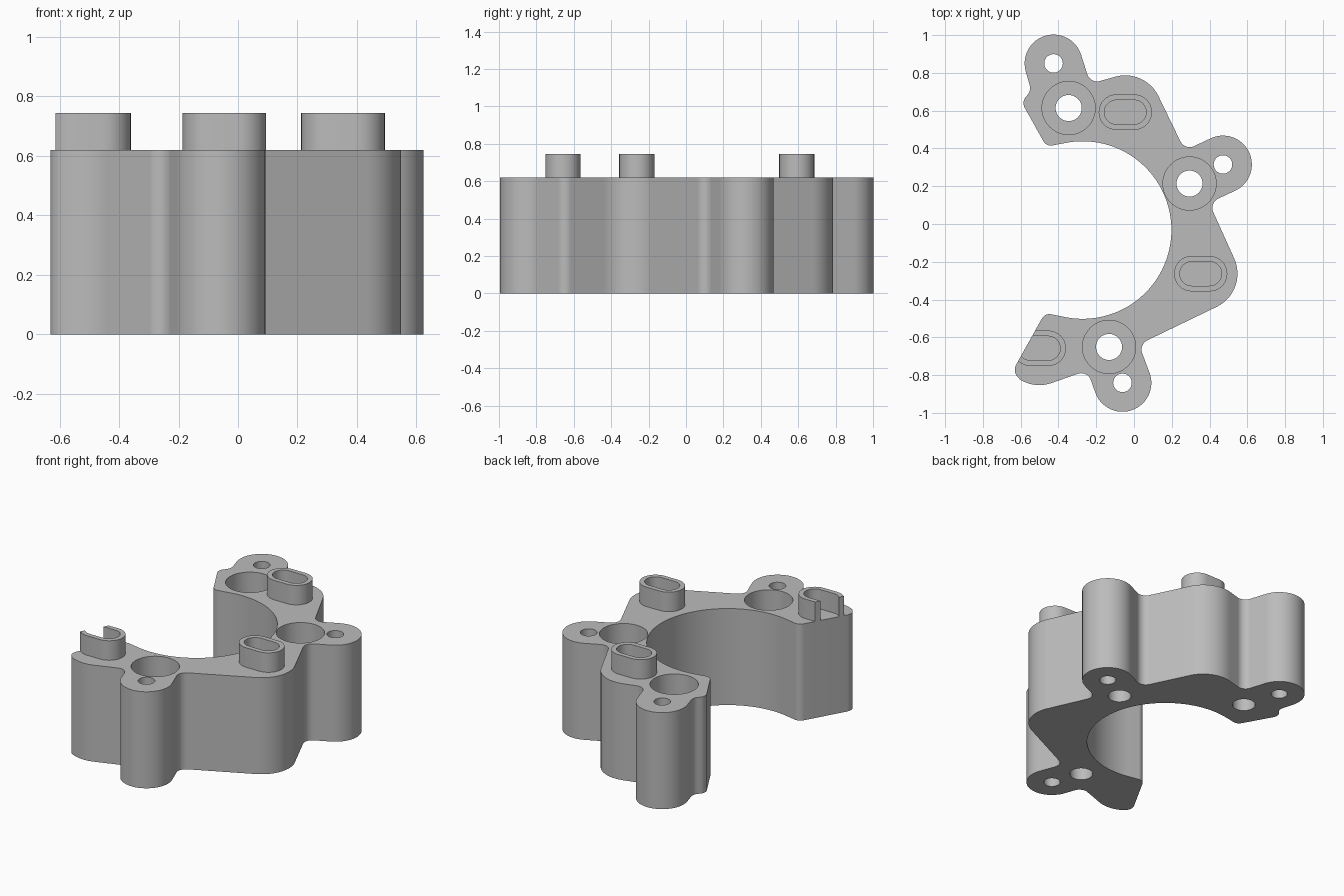
import bpy
import bmesh
from math import atan2, cos, sin, pi, sqrt, ceil
from mathutils import Vector

if "Cube" in bpy.data.objects:
    bpy.data.objects.remove(bpy.data.objects["Cube"], do_unlink=True)

HEIGHT, PEG_TOP, BORE_FLOOR = 0.62, 0.745, 0.2
LOBE, PAD, FILLET = 0.153, 0.195, -0.055

grey = bpy.data.materials.new("plain grey")
grey.use_nodes = True
grey.diffuse_color = (0.5, 0.5, 0.5, 1)
grey.node_tree.nodes["Principled BSDF"].inputs["Base Color"].default_value = (0.5, 0.5, 0.5, 1)


def tangent_normal(a, b):
    """Right-hand normal of the tangent line running from circle a to circle b."""
    d = Vector((b[0] - a[0], b[1] - a[1]))
    k = max(-1, min(1, (a[2] - b[2]) / d.length))
    d.normalize()
    return k * d + sqrt(1 - k * k) * Vector((d.y, -d.x))


def belt(circles):
    """Closed outline around circles (x, y, radius); a negative radius curves inward."""
    pts = []
    for i, c in enumerate(circles):
        n_in = tangent_normal(circles[i - 1], c)
        n_out = tangent_normal(c, circles[(i + 1) % len(circles)])
        turn = 1 if c[2] > 0 else -1
        start = atan2(n_in.y, n_in.x)
        sweep = (turn * (atan2(n_out.y, n_out.x) - start)) % (2 * pi)
        if sweep > 2 * pi - 0.3:
            sweep = 0
        steps = max(1, ceil(sweep / (0.04 if abs(c[2]) > 0.3 else 0.12)))
        for s in range(steps + 1):
            a = start + turn * sweep * s / steps
            p = Vector((c[0] + c[2] * cos(a), c[1] + c[2] * sin(a)))
            if not pts or (p - pts[-1]).length > 0.0015:
                pts.append(p)
    if (pts[0] - pts[-1]).length < 0.0015:
        pts.pop()
    return pts


def to_object(name, bm):
    bmesh.ops.recalc_face_normals(bm, faces=bm.faces[:])
    mesh = bpy.data.meshes.new(name)
    bm.to_mesh(mesh)
    bm.free()
    mesh.materials.append(grey)
    ob = bpy.data.objects.new(name, mesh)
    bpy.context.collection.objects.link(ob)
    return ob


def activate(ob):
    bpy.ops.object.select_all(action='DESELECT')
    ob.select_set(True)
    bpy.context.view_layer.objects.active = ob


def prism(name, outline, z0, z1):
    bm = bmesh.new()
    face = bm.faces.new([bm.verts.new((p.x, p.y, z0)) for p in outline])
    up = bmesh.ops.extrude_face_region(bm, geom=[face], use_keep_orig=True)["geom"]
    bmesh.ops.translate(bm, vec=(0, 0, z1 - z0),
                        verts=[v for v in up if isinstance(v, bmesh.types.BMVert)])
    return to_object(name, bm)


def drill(body, x, y, radius, z0):
    ring = [Vector((x + radius * cos(2 * pi * i / 48), y + radius * sin(2 * pi * i / 48)))
            for i in range(48)]
    cutter = prism("drill_cutter", ring, z0, HEIGHT + 0.1)
    cutter.hide_render = True
    activate(body)
    mod = body.modifiers.new("drill", 'BOOLEAN')
    mod.operation, mod.solver, mod.object = 'DIFFERENCE', 'EXACT', cutter
    bpy.ops.object.modifier_apply(modifier=mod.name)
    bpy.data.objects.remove(cutter, do_unlink=True)


def peg(name, x, y, cut=None):
    """Hollow oblong peg, optionally sliced off by a vertical plane (point, normal)."""
    bm = bmesh.new()
    loops = []
    for r, z in ((0.094, HEIGHT), (0.094, PEG_TOP), (0.064, PEG_TOP), (0.064, HEIGHT)):
        loop = []
        for i in range(34):
            side = 1 if i < 17 else -1
            a = -pi / 2 + pi * (i - (0 if i < 17 else 1)) / 16
            loop.append(bm.verts.new((x + side * 0.047 + r * cos(a), y + r * sin(a), z)))
        loops.append(loop)
    for k, loop in enumerate(loops):
        nxt = loops[(k + 1) % 4]
        for i in range(34):
            j = (i + 1) % 34
            bm.faces.new((loop[i], loop[j], nxt[j], nxt[i]))
    if cut:
        bmesh.ops.bisect_plane(bm, geom=bm.verts[:] + bm.edges[:] + bm.faces[:], dist=1e-5,
                               plane_co=cut[0], plane_no=cut[1], clear_outer=True)
        bmesh.ops.holes_fill(bm, edges=[e for e in bm.edges if e.is_boundary], sides=0)
    return to_object(name, bm)


pegs = {"back_peg": (-0.046, 0.592), "left_peg": (0.353, -0.263), "front_peg": (-0.501, -0.658)}
lobes = [(-0.426, 0.85), (0.471, 0.315), (-0.061, -0.841)]
bores = [(-0.346, 0.614), (0.294, 0.214), (-0.132, -0.651)]

# Curved body: lobes, pads and fillets joined by tangent lines
end_corner, inner_corner = (-0.574, -0.772, 0.057), (-0.447, -0.524, 0.047)
outline = belt([
    (*lobes[0], LOBE), (-0.605, 0.72, FILLET), (-0.535, 0.64, 0.05), (-0.44, 0.46, 0.045),
    (-0.272, -0.032, -0.47),
    inner_corner, end_corner, (*pegs["front_peg"], PAD), (-0.28, -0.845, FILLET),
    (*lobes[2], LOBE), (0.095, -0.665, FILLET),
    (*pegs["left_peg"], PAD), (0.47, 0.085, FILLET),
    (*lobes[1], LOBE), (0.295, 0.462, FILLET),
    (*pegs["back_peg"], PAD), (-0.195, 0.81, FILLET)])
body = prism("bracket_body", outline, 0, HEIGHT)

# Screw holes, counterbored screw holes
for x, y in lobes:
    drill(body, x, y, 0.049, -0.1)
for x, y in bores:
    drill(body, x, y, 0.141, BORE_FLOOR)
    drill(body, x, y, 0.069, -0.1)

# Pegs, the front one trimmed flush with the end face of the body
n = tangent_normal(inner_corner, end_corner)
edge = Vector(inner_corner[:2]) + inner_corner[2] * n
trim = (edge.to_3d(), n.to_3d())
parts = [body] + [peg(name, x, y, trim if name == "front_peg" else None)
                  for name, (x, y) in pegs.items()]

for ob in parts:
    activate(ob)
    bpy.ops.object.shade_smooth_by_angle(angle=pi / 6)
